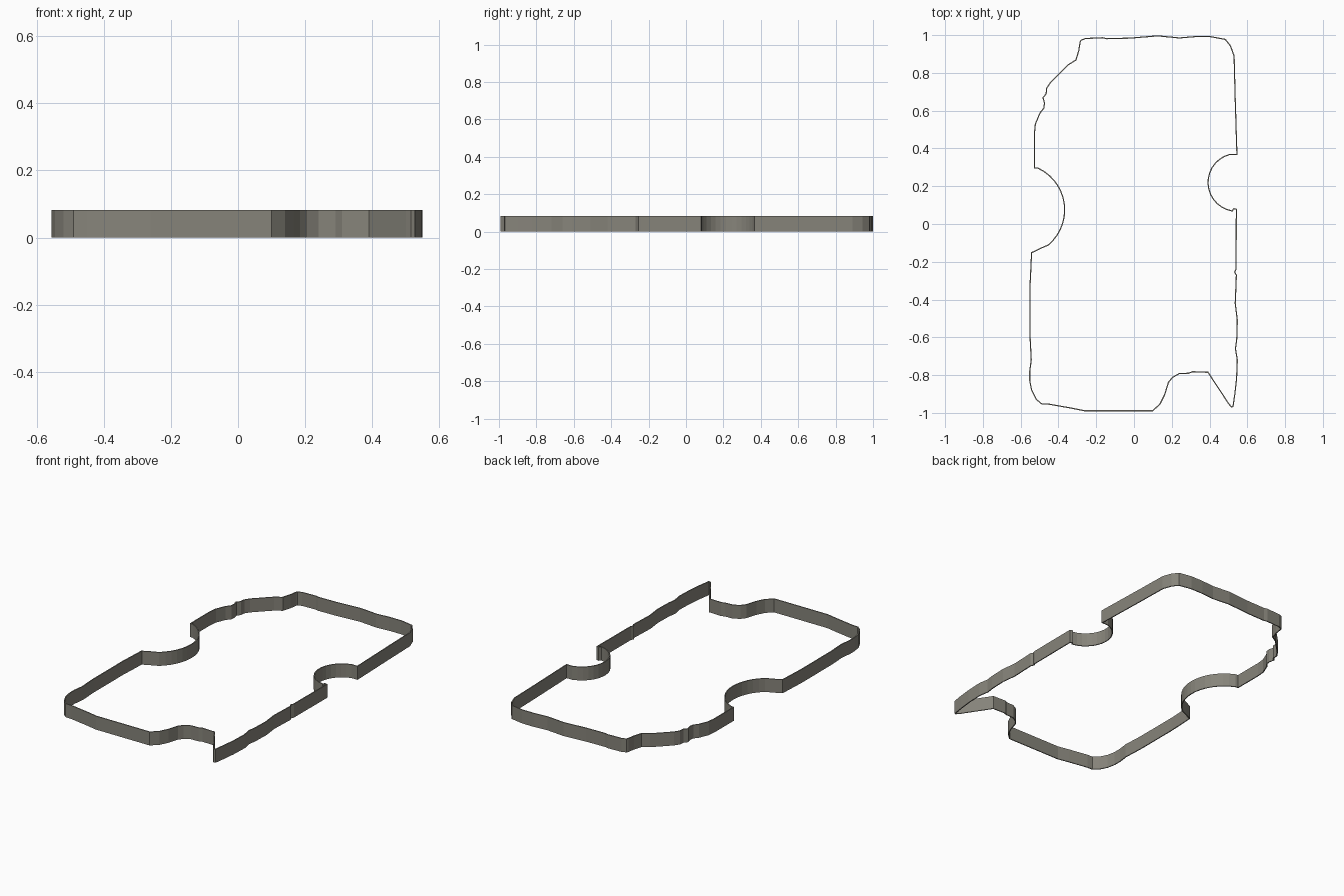
import bpy, bmesh, math
from mathutils import Vector

if "Cube" in bpy.data.objects:
    bpy.data.objects.remove(bpy.data.objects["Cube"])

HEIGHT, THICK = 0.082, 0.006


def arc(cx, cy, r, a0, a1, n):
    """Points along a circular notch."""
    return [(cx + r * math.cos(math.radians(a0 + (a1 - a0) * i / n)),
             cy + r * math.sin(math.radians(a0 + (a1 - a0) * i / n))) for i in range(n + 1)]


# Outline of the wall, clockwise from the upper left corner
top = [(-.283, .975), (-.257, .985), (-.165, .989), (-.145, .984), (-.02, .987), (.125, .999),
       (.24, .988), (.325, .995), (.405, .995), (.485, .98), (.513, .945), (.533, .89), (.538, .69),
       (.548, .365)]
right_notch = arc(.545, .22, .15, 105, 260, 14)
right = [(.527, .085), (.545, .08), (.543, -.24), (.536, -.255), (.545, -.27), (.539, -.42),
         (.55, -.51), (.547, -.61), (.54, -.66), (.55, -.72), (.546, -.82), (.537, -.90),
         (.527, -.968)]
bottom = [(.515, -.972), (.50, -.955), (.39, -.788), (.31, -.785), (.29, -.793), (.24, -.795),
          (.205, -.815), (.185, -.84), (.165, -.905), (.14, -.955), (.10, -.992), (-.26, -.992),
          (-.33, -.978), (-.45, -.957), (-.49, -.955), (-.52, -.93), (-.545, -.88)]
left_low = [(-.555, -.83), (-.555, -.78), (-.547, -.72), (-.553, -.60), (-.553, -.32),
            (-.545, -.15), (-.50, -.128)]
left_notch = arc(-.61, .075, .24, -50, 65, 14)
left_high = [(-.53, .295), (-.53, .48), (-.525, .53), (-.50, .59), (-.48, .615), (-.477, .64),
             (-.485, .67), (-.468, .69), (-.465, .72), (-.445, .75), (-.35, .845), (-.31, .87),
             (-.295, .92), (-.288, .965)]
outer = [Vector(p) for p in
         top + right_notch + right + bottom + left_low + left_notch + left_high]


def inset(points, d):
    """Mitred inward offset of a clockwise loop."""
    out = []
    for i, p in enumerate(points):
        a = (p - points[i - 1]).normalized()
        b = (points[(i + 1) % len(points)] - p).normalized()
        na, nb = Vector((a.y, -a.x)), Vector((b.y, -b.x))
        out.append(p + (na + nb) * d / max(1 + na.dot(nb), 0.4))
    return out


# Thin upright wall: outer face, inner face, top rim and bottom rim
bm = bmesh.new()
inner = inset(outer, THICK)
rings = [[bm.verts.new((p.x, p.y, z)) for p in loop]
         for loop, z in ((outer, 0), (outer, HEIGHT), (inner, HEIGHT), (inner, 0))]
n = len(outer)
for k in range(4):
    r0, r1 = rings[k], rings[(k + 1) % 4]
    for i in range(n):
        j = (i + 1) % n
        bm.faces.new((r0[i], r0[j], r1[j], r1[i]))
bmesh.ops.recalc_face_normals(bm, faces=bm.faces)
mesh = bpy.data.meshes.new("outline_wall")
bm.to_mesh(mesh)
bm.free()

mat = bpy.data.materials.new("warm grey")
mat.diffuse_color = (0.24, 0.23, 0.195, 1)
mat.use_nodes = True
mat.node_tree.nodes["Principled BSDF"].inputs["Base Color"].default_value = mat.diffuse_color
mesh.materials.append(mat)
wall = bpy.data.objects.new("outline_wall", mesh)
bpy.context.collection.objects.link(wall)
